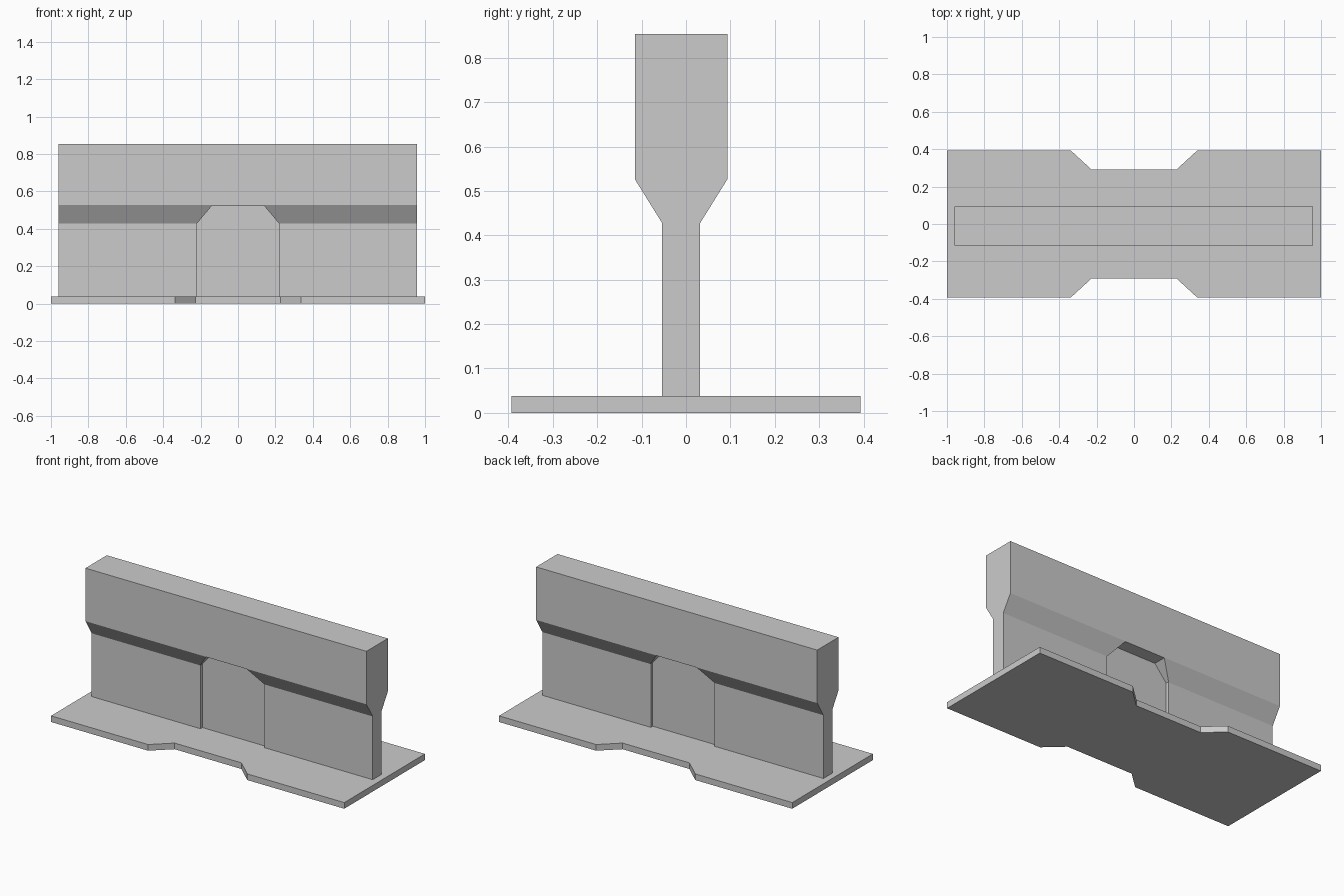
import bpy
import bmesh
from mathutils import Vector

if "Cube" in bpy.data.objects:
    bpy.data.objects.remove(bpy.data.objects["Cube"])

grey = bpy.data.materials.new("concrete_grey")
grey.diffuse_color = (0.6, 0.6, 0.6, 1)
grey.use_nodes = True
grey.node_tree.nodes["Principled BSDF"].inputs["Base Color"].default_value = grey.diffuse_color


def prism(name, outline, offset):
    """Extrude a closed outline of 3D points along offset."""
    bm = bmesh.new()
    face = bm.faces.new([bm.verts.new(p) for p in outline])
    ext = bmesh.ops.extrude_face_region(bm, geom=[face])
    verts = [g for g in ext["geom"] if isinstance(g, bmesh.types.BMVert)]
    bmesh.ops.translate(bm, verts=verts, vec=Vector(offset))
    bmesh.ops.recalc_face_normals(bm, faces=bm.faces)
    mesh = bpy.data.meshes.new(name)
    bm.to_mesh(mesh)
    bm.free()
    mesh.materials.append(grey)
    obj = bpy.data.objects.new(name, mesh)
    bpy.context.collection.objects.link(obj)
    return obj


# Base plate with a tapered notch in each long side
half = [(-1, -0.393), (-0.338, -0.393), (-0.228, -0.292),
        (0.228, -0.292), (0.338, -0.393), (1, -0.393)]
plan = half + [(-x, -y) for x, y in half]
prism("base_plate", [(x, y, 0) for x, y in plan], (0, 0, 0.038))

# Wall: thin web flaring out into a thick head beam
mid = -0.011
side = [(0.043, 0.038), (0.043, 0.428), (0.104, 0.526), (0.104, 0.853)]
section = [(mid + w, z) for w, z in side] + [(mid - w, z) for w, z in reversed(side)]
wall = prism("wall", [(-0.96, y, z) for y, z in section], (1.917, 0, 0))

# Recess with chamfered upper corners on both faces of the wall
recess = [(-0.218, -0.05), (0.218, -0.05), (0.218, 0.43),
          (0.138, 0.525), (-0.138, 0.525), (-0.218, 0.43)]
for s in (-1, 1):
    cutter = prism("recess_cutter", [(x, mid + s * 0.024, z) for x, z in recess],
                   (0, s * 0.3, 0))
    cutter.hide_render = True
    mod = wall.modifiers.new("recess", 'BOOLEAN')
    mod.operation = 'DIFFERENCE'
    mod.solver = 'EXACT'
    mod.object = cutter
    bpy.context.view_layer.objects.active = wall
    bpy.ops.object.modifier_apply(modifier=mod.name)
    bpy.data.objects.remove(cutter)
